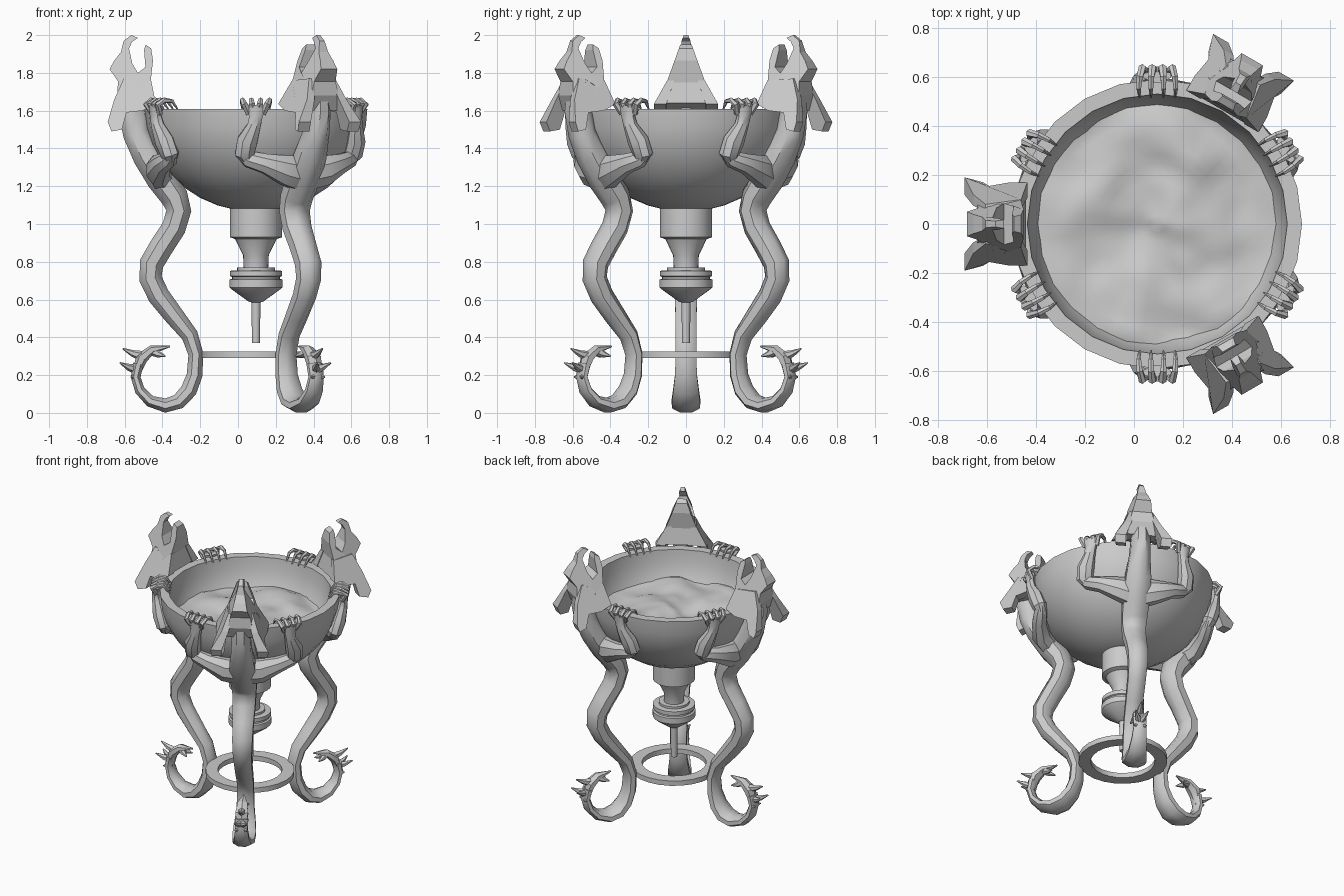
import bpy, bmesh, math
from math import cos, sin, pi, radians, sqrt
from mathutils import Vector, noise

if "Cube" in bpy.data.objects:
    bpy.data.objects.remove(bpy.data.objects["Cube"])

CX = 0.095                                   # axis of the bowl and stem
ANGLES = [pi, pi / 3, -pi / 3]               # the three dragons


def make_mesh(name, verts, faces):
    me = bpy.data.meshes.new(name)
    me.from_pydata([tuple(v) for v in verts], [], faces)
    bm = bmesh.new()
    bm.from_mesh(me)
    bmesh.ops.recalc_face_normals(bm, faces=bm.faces)
    bm.to_mesh(me)
    bm.free()
    return me


def place(name, me, angle=0, smooth=40):
    ob = bpy.data.objects.new(name, me)
    bpy.context.collection.objects.link(ob)
    ob.location.x = CX
    ob.rotation_euler.z = angle
    if smooth:
        bpy.ops.object.select_all(action='DESELECT')
        ob.select_set(True)
        bpy.context.view_layer.objects.active = ob
        bpy.ops.object.shade_smooth_by_angle(angle=radians(smooth))
    return ob


def place_three(name, me, smooth=40):
    for i, a in enumerate(ANGLES):
        place(f"{name}_{i + 1}", me, a, smooth if i == 0 else 0)


def lathe(name, profile, sides, closed=False):
    verts = [(r * cos(2 * pi * k / sides), r * sin(2 * pi * k / sides), z)
             for r, z in profile for k in range(sides)]
    n = len(profile)
    faces = []
    for i in range(n if closed else n - 1):
        j = (i + 1) % n
        faces += [(i * sides + k, i * sides + (k + 1) % sides,
                   j * sides + (k + 1) % sides, j * sides + k) for k in range(sides)]
    if not closed:
        faces += [tuple(range(sides)), tuple(range((n - 1) * sides, n * sides))]
    return place(name, make_mesh(name, verts, faces), smooth=35)


def loft(parts, ref, sides=8):
    """Tube through (position, in-plane half size, sideways half size)."""
    ref, verts, faces = Vector(ref), [], []
    pos = [Vector(p[0]) for p in parts]
    n = len(pos)
    for i, (_, a, b) in enumerate(parts):
        tan = (pos[min(i + 1, n - 1)] - pos[max(i - 1, 0)]).normalized()
        side = (ref - tan * ref.dot(tan)).normalized()
        up = tan.cross(side)
        verts += [pos[i] + side * b * cos(2 * pi * (k + .5) / sides)
                  + up * a * sin(2 * pi * (k + .5) / sides) for k in range(sides)]
    for i in range(n - 1):
        faces += [(i * sides + k, i * sides + (k + 1) % sides, (i + 1) * sides + (k + 1) % sides,
                   (i + 1) * sides + k) for k in range(sides)]
    faces += [tuple(range(sides)), tuple(range((n - 1) * sides, n * sides))]
    return verts, faces


def slab(one, two):
    n = len(one)
    faces = [tuple(range(n)), tuple(range(2 * n - 1, n - 1, -1))]
    faces += [(i, (i + 1) % n, n + (i + 1) % n, n + i) for i in range(n)]
    return list(one) + list(two), faces


def merge(chunks):
    verts, faces = [], []
    for v, f in chunks:
        o = len(verts)
        verts += v
        faces += [tuple(i + o for i in q) for q in f]
    return verts, faces


# bowl: outer and inner ellipses joined by a flat rim
outer = [(.59 * cos(a * pi / 18), 1.61 - .545 * sin(a * pi / 18)) for a in range(9)]
inner = [(.53 * cos(a * pi / 18), 1.61 - .49 * sin(a * pi / 18)) for a in range(9)]
lathe("bowl", outer[::-1] + inner, 24)

# rippled liquid
RINGS, SEG = 14, 48
verts, faces = [(0, 0, 1.43)], []
for i in range(1, RINGS + 1):
    for k in range(SEG):
        r, a = .495 * i / RINGS, 2 * pi * k / SEG
        p = Vector((r * cos(a), r * sin(a), 0))
        d = noise.noise(p * 4) * .05 + noise.noise(p * 9) * .015
        verts.append((p.x, p.y, 1.42 + d * (1 if i < RINGS else .4)))
faces = [(0, 1 + k, 1 + (k + 1) % SEG) for k in range(SEG)]
for i in range(RINGS - 1):
    o = 1 + i * SEG
    faces += [(o + k, o + SEG + k, o + SEG + (k + 1) % SEG, o + (k + 1) % SEG) for k in range(SEG)]
place("liquid", make_mesh("liquid", verts, faces), smooth=60)

# stem under the bowl, with its collar and drip rod
lathe("stem", [(.138, 1.1), (.138, .93), (.11, .92), (.068, .835), (.065, .77), (.1, .77), (.1, .755),
               (.138, .752), (.138, .725), (.128, .72), (.128, .71), (.14, .705), (.14, .665),
               (.13, .655), (.04, .59), (.024, .585), (.021, .37)], 24)

# foot ring
lathe("foot_ring", [(.29, .29), (.29, .325), (.21, .325), (.21, .29)], 24, closed=True)

# dragon body from neck to curled tail: r, z, depth, width
BODY = [(.65, 1.76, .06, .05), (.66, 1.6, .07, .062), (.635, 1.48, .072, .068), (.575, 1.36, .08, .085),
        (.50, 1.24, .082, .09), (.43, 1.14, .075, .085), (.408, 1.07, .068, .08),
        (.435, .98, .066, .076), (.50, .88, .066, .07), (.553, .79, .066, .068),
        (.558, .71, .062, .064), (.515, .62, .06, .06), (.43, .51, .054, .058),
        (.35, .41, .046, .056), (.318, .31, .041, .056), (.325, .2, .043, .06),
        (.355, .12, .045, .07), (.41, .06, .042, .078), (.48, .039, .039, .075),
        (.56, .062, .032, .06), (.615, .12, .028, .05), (.637, .19, .026, .042),
        (.622, .26, .03, .045)]
place_three("dragon_body", make_mesh("dragon_body", *loft(
    [((r, 0, z), a * 1.05, b * 1.05) for r, z, a, b in BODY], (0, 1, 0))), 45)

# barbed tail tip
TIP = [(.63, .22, .03), (.605, .29, .04), (.55, .335, .03), (.455, .352, .005)]
prongs = [loft([((r, 0, z), a * .8, a * 1.2) for r, z, a in TIP], (0, 1, 0), 6)]
for (r0, z0), (r1, z1), t in [((.63, .23), (.72, .265), .03), ((.6, .3), (.705, .34), .0),
                              ((.63, .2), (.66, .19), .03), ((.55, .33), (.48, .30), .025)]:
    for s in ((1, -1) if t else (1,)):
        prongs.append(loft([((r0, 0, z0), .028, .025), (((r0 + r1) / 2, s * t * .7, (z0 + z1) / 2 - .005), .018, .018),
                            ((r1, s * t * 1.4, z1), .004, .004)], (0, 1, 0), 6))
place_three("tail_barb", make_mesh("tail_barb", *merge(prongs)), 30)

# arms with clawed hands gripping the rim
for s, label in ((1, "left"), (-1, "right")):
    def hand(rad, tan, z):
        return (rad * cos(pi / 6) - tan * .5, s * (rad * .5 + tan * cos(pi / 6)), z)
    ref = hand(1, 0, 0)
    upper = loft([((.50, s * .02, 1.27), .10, .07), ((.52, s * .12, 1.285), .085, .065),
                  ((.495, s * .23, 1.32), .055, .05), ((.455, s * .315, 1.345), .045, .045),
                  (hand(.555, .085, 1.365), .02, .025)], (1, 0, 0))
    fore = loft([(hand(.54, .04, 1.32), .025, .025), (hand(.56, .06, 1.37), .055, .05),
                 (hand(.585, .045, 1.44), .058, .05), (hand(.605, .01, 1.52), .038, .036),
                 (hand(.612, 0, 1.57), .038, .03), (hand(.61, 0, 1.625), .06, .035)], ref)
    fingers = [loft([(hand(.61, f * .5, 1.585), .016, .02), (hand(.635, f * .85, 1.635), .017, .018),
                     (hand(.60, f, 1.655), .015, .014), (hand(.555, f * 1.05, 1.65), .011, .011),
                     (hand(.515, f, 1.6), .003, .003)], hand(0, 1, 0), 6)
               for f in (-.072, -.025, .025, .072)]
    place_three(f"{label}_arm", make_mesh(f"{label}_arm", *merge([upper, fore])), 35)
    place_three(f"{label}_claws", make_mesh(f"{label}_claws", *merge(fingers)), 30)

# head: side profile with open jaws, widening downwards
HEAD = [(.535, 1.64), (.558, 1.75), (.545, 1.865), (.555, 1.93), (.585, 1.95), (.592, 1.92),
        (.585, 1.83), (.625, 1.8), (.655, 1.85), (.672, 1.93), (.655, 1.965), (.625, 1.985),
        (.66, 2.0), (.70, 1.97), (.715, 1.91), (.75, 1.865), (.775, 1.82), (.73, 1.755),
        (.735, 1.68), (.70, 1.6), (.62, 1.6)]


def width(r, z):
    return (.012 + .36 * (2 - z)) * (1 if r < .67 else .65)


head = place("dragon_head_1", make_mesh("dragon_head", *slab(
    [(r, width(r, z), z) for r, z in HEAD], [(r, -width(r, z), z) for r, z in HEAD])), smooth=0)
EYE = [(.63, 1.68), (.68, 1.72), (.665, 1.765), (.615, 1.73)]
cutter = place("eye_cutter", make_mesh("eye_cutter", *merge(
    [slab([(r, s * .05, z) for r, z in EYE], [(r, s * .3, z) for r, z in EYE]) for s in (1, -1)])), smooth=0)
cutter.hide_render = True
mod = head.modifiers.new("eye_sockets", 'BOOLEAN')
mod.operation, mod.object = 'DIFFERENCE', cutter
bpy.context.view_layer.update()
head_mesh = bpy.data.meshes.new_from_object(head.evaluated_get(bpy.context.evaluated_depsgraph_get()))
bpy.data.objects.remove(head)
bpy.data.objects.remove(cutter)
place_three("dragon_head", head_mesh, 0)

# flared cheek frills hanging either side of the neck
FRILL = [(.70, .08, 1.77), (.75, .12, 1.66), (.785, .19, 1.54), (.765, .185, 1.49), (.71, .17, 1.5),
         (.685, .155, 1.59), (.60, .17, 1.6), (.53, .17, 1.635), (.555, .1, 1.76)]
place_three("cheek_frill", make_mesh("cheek_frill", *merge(
    [slab([(r, s * t, z) for r, t, z in FRILL], [(r, s * t * .62, z) for r, t, z in FRILL]) for s in (1, -1)])), 0)
